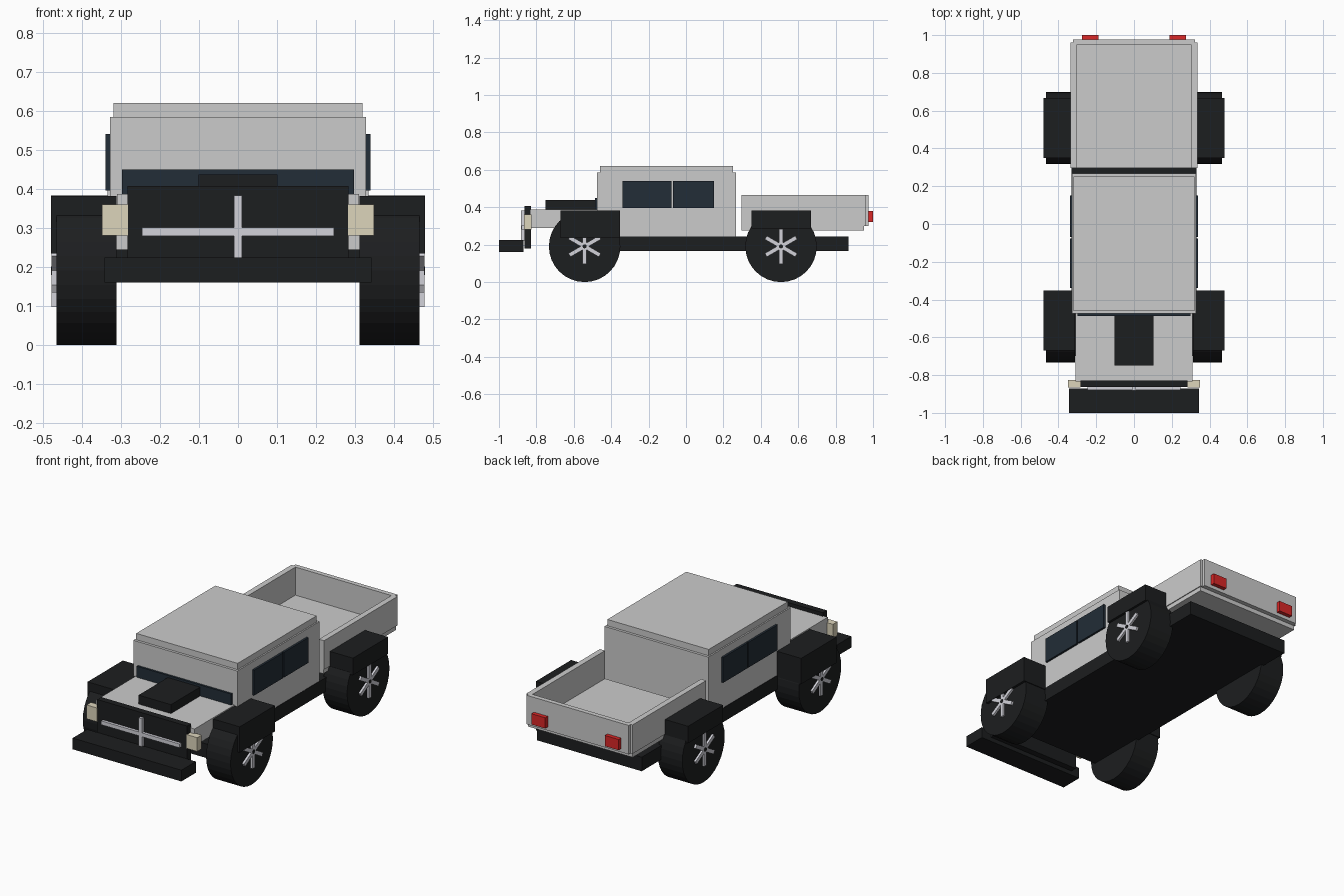
import bpy, bmesh
from math import pi
from mathutils import Matrix, Vector

if "Cube" in bpy.data.objects:
    bpy.data.objects.remove(bpy.data.objects["Cube"])


def mat(name, rgb):
    m = bpy.data.materials.new(name)
    m.diffuse_color = (*rgb, 1)
    m.use_nodes = True
    m.node_tree.nodes["Principled BSDF"].inputs["Base Color"].default_value = m.diffuse_color
    return m


BLACK = mat("black", (0.012, 0.013, 0.014))
GLASS = mat("dark_glass", (0.016, 0.026, 0.038))
LAMP = mat("lamp_cream", (0.72, 0.66, 0.5))
RED = mat("tail_red", (0.7, 0.02, 0.02))
SILVER = mat("silver", (0.65, 0.65, 0.7))


def finish(name, bm, material):
    bmesh.ops.recalc_face_normals(bm, faces=bm.faces)
    me = bpy.data.meshes.new(name)
    bm.to_mesh(me)
    bm.free()
    if material:
        me.materials.append(material)
    ob = bpy.data.objects.new(name, me)
    bpy.context.collection.objects.link(ob)
    return ob


def box(name, x, y, z, material=None):
    """Box from (min, max) ranges on each axis."""
    bm = bmesh.new()
    size = [r[1] - r[0] for r in (x, y, z)]
    mid = Vector([(r[0] + r[1]) / 2 for r in (x, y, z)])
    bmesh.ops.create_cube(bm, size=1, matrix=Matrix.Translation(mid) @ Matrix.Diagonal((*size, 1)))
    return finish(name, bm, material)


def pair(name, x, y, z, material=None):
    """The same box on both sides of the truck."""
    box(name + "_right", x, y, z, material)
    box(name + "_left", (-x[1], -x[0]), y, z, material)


def wide(name, half, y, z, material=None):
    return box(name, (-half, half), y, z, material)


def cylinder(name, x0, x1, y, z, r, sides, material):
    bm = bmesh.new()
    m = Matrix.Translation(((x0 + x1) / 2, y, z)) @ Matrix.Rotation(pi / 2, 4, 'Y')
    bmesh.ops.create_cone(bm, cap_ends=True, segments=sides, radius1=r, radius2=r,
                          depth=abs(x1 - x0), matrix=m)
    return finish(name, bm, material)


# chassis and bumper
wide("chassis", 0.33, (-0.70, 0.87), (0.165, 0.245), BLACK)
wide("front_bumper", 0.343, (-1.0, -0.87), (0.16, 0.224), BLACK)

# cab
wide("cab", 0.328, (-0.475, 0.267), (0.245, 0.585))
wide("roof", 0.32, (-0.46, 0.252), (0.585, 0.621))
wide("windshield", 0.298, (-0.487, -0.47), (0.375, 0.45), GLASS)
pair("front_window", (0.32, 0.34), (-0.34, -0.078), (0.397, 0.541), GLASS)
pair("rear_window", (0.32, 0.34), (-0.07, 0.15), (0.397, 0.541), GLASS)

# hood and nose
wide("hood", 0.31, (-0.835, -0.475), (0.29, 0.387))
wide("hood_scoop", 0.102, (-0.75, -0.475), (0.38, 0.438), BLACK)
wide("grille", 0.284, (-0.864, -0.828), (0.18, 0.408), BLACK)
wide("grille_bar_horizontal", 0.247, (-0.88, -0.86), (0.28, 0.302), SILVER)
wide("grille_bar_vertical", 0.0105, (-0.881, -0.86), (0.222, 0.383), SILVER)
pair("headlight", (0.282, 0.349), (-0.866, -0.826), (0.281, 0.36), LAMP)

# open cargo bed
wide("bed_floor", 0.33, (0.297, 0.952), (0.275, 0.305))
pair("bed_side", (0.303, 0.335), (0.297, 0.96), (0.30, 0.465))
wide("tailgate", 0.322, (0.95, 0.977), (0.30, 0.465))
pair("tail_light", (0.188, 0.275), (0.97, 1.0), (0.32, 0.381), RED)

# fenders
pair("front_fender", (0.312, 0.48), (-0.67, -0.352), (0.235, 0.382), BLACK)
pair("rear_fender", (0.312, 0.48), (0.35, 0.667), (0.287, 0.384), BLACK)

# wheels with six-spoke rims
for end, y in (("front", -0.542), ("rear", 0.508)):
    for side, s in (("right", 1), ("left", -1)):
        tag = f"{end}_{side}"
        cylinder("tire_" + tag, s * 0.312, s * 0.466, y, 0.191, 0.191, 32, BLACK)
        cylinder("hub_" + tag, s * 0.46, s * 0.48, y, 0.191, 0.011, 12, BLACK)
        bm = bmesh.new()
        for i in range(3):
            m = (Matrix.Translation((s * 0.468, y, 0.191)) @ Matrix.Rotation(i * pi / 3, 4, 'X')
                 @ Matrix.Diagonal((0.02, 0.022, 0.188, 1)))
            bmesh.ops.create_cube(bm, size=1, matrix=m)
        finish("spokes_" + tag, bm, SILVER)
